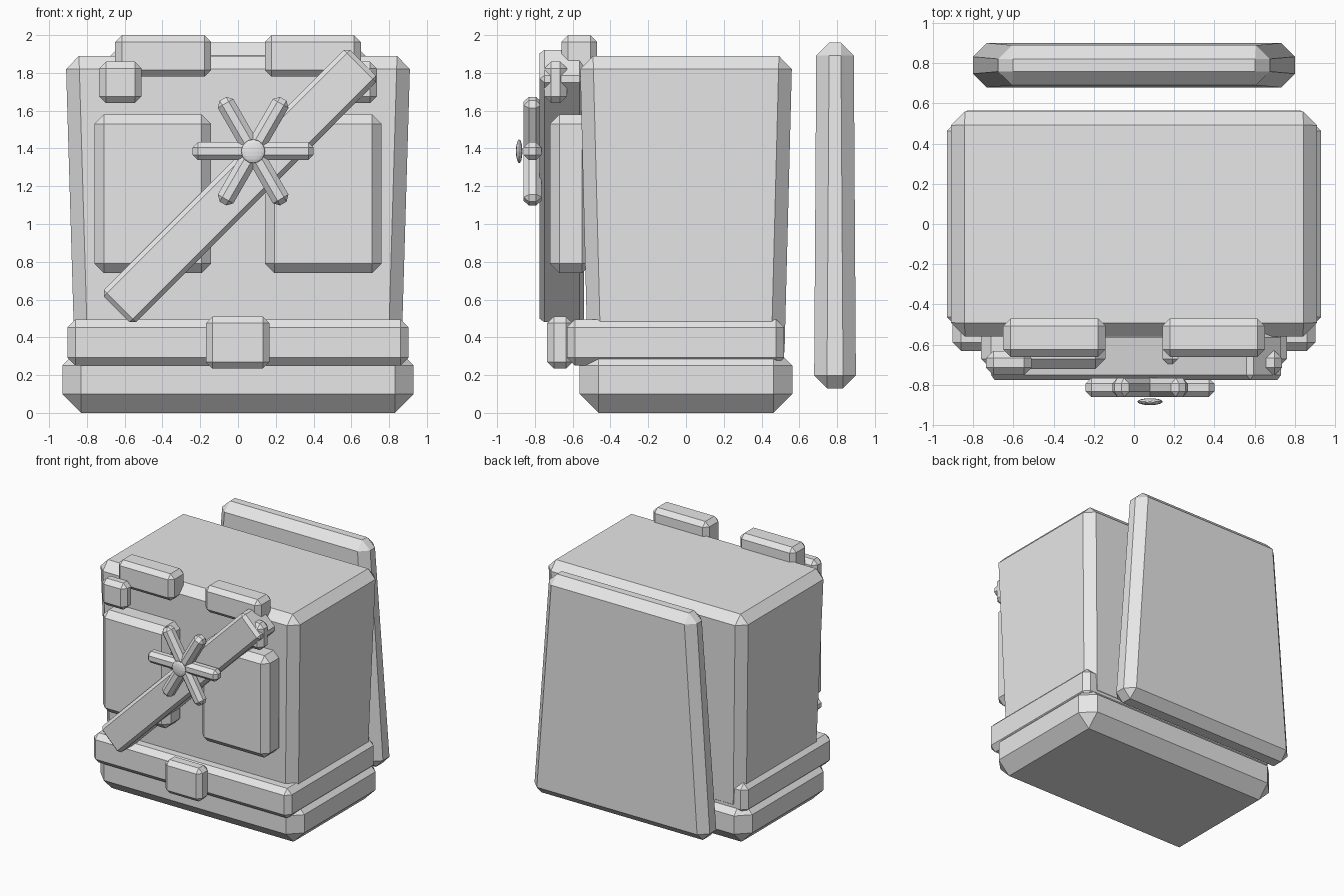
import bpy, bmesh
from math import radians
from mathutils import Matrix, Vector

cube = bpy.data.objects.get("Cube")
if cube:
    bpy.data.objects.remove(cube, do_unlink=True)

grey = bpy.data.materials.new("light_grey")
grey.use_nodes = True
grey.diffuse_color = (0.8, 0.8, 0.8, 1)
grey.node_tree.nodes["Principled BSDF"].inputs["Base Color"].default_value = (0.8, 0.8, 0.8, 1)


def finish(name, bm):
    bmesh.ops.recalc_face_normals(bm, faces=bm.faces)
    mesh = bpy.data.meshes.new(name)
    bm.to_mesh(mesh)
    bm.free()
    mesh.materials.append(grey)
    obj = bpy.data.objects.new(name, mesh)
    bpy.context.collection.objects.link(obj)
    return obj


def block(name, x, y, z, bevel, taper=(1, 1), turn=0):
    """Chamfered box from ranges; taper scales the bottom, turn spins it about y."""
    bm = bmesh.new()
    bmesh.ops.create_cube(bm, size=1)
    size = Vector([r[1] - r[0] for r in (x, y, z)])
    centre = Vector([(r[0] + r[1]) / 2 for r in (x, y, z)])
    for v in bm.verts:
        if v.co.z < 0:
            v.co.x *= taper[0]
            v.co.y *= taper[1]
        v.co = v.co * size
    bmesh.ops.bevel(bm, geom=bm.edges[:], offset=bevel, segments=1,
                    affect='EDGES', clamp_overlap=True)
    spin = Matrix.Rotation(radians(turn), 4, 'Y')
    bmesh.ops.transform(bm, matrix=Matrix.Translation(centre) @ spin, verts=bm.verts)
    return finish(name, bm)


# Body, hips and belt
block("torso", (-0.912, 0.912), (-0.562, 0.562), (0.25, 1.89), 0.07, (0.947, 0.925))
block("hips", (-0.93, 0.93), (-0.563, 0.563), (0, 0.35), 0.1)
block("belt", (-0.902, 0.902), (-0.63, 0.519), (0.25, 0.495), 0.042)
block("belt_buckle", (-0.17, 0.167), (-0.735, -0.6), (0.235, 0.51), 0.035)

# Separate panel behind the body, wider at the bottom
block("back_panel", (-0.67, 0.67), (0.69, 0.888), (0.13, 1.96), 0.068, (1.2, 1.12))

# Paired chest pieces
for side, s in (("left", 1), ("right", -1)):
    def span(a, b):
        return sorted((s * a, s * b))
    block(side + "_chest_plate", span(0.142, 0.76), (-0.72, -0.5), (0.74, 1.58), 0.05)
    block(side + "_collar_block", span(0.142, 0.65), (-0.66, -0.47), (1.78, 2.0), 0.036)
    block(side + "_shoulder_stud", span(0.51, 0.735), (-0.75, -0.63), (1.64, 1.86), 0.036)

# Diagonal sash across the chest
block("sash", (-0.913, 0.933), (-0.775, -0.54), (1.08, 1.322), 0.025, turn=-45)

# Six-armed star with a flattened centre boss
for i in range(3):
    block("star_bar_%d" % (i + 1), (-0.24, 0.4), (-0.86, -0.765), (1.338, 1.433), 0.028, turn=60 * i)

bm = bmesh.new()
bmesh.ops.create_uvsphere(bm, u_segments=16, v_segments=8, radius=0.063)
bmesh.ops.transform(bm, verts=bm.verts,
                    matrix=Matrix.Translation((0.08, -0.883, 1.385)) @ Matrix.Diagonal((1, 0.27, 1, 1)))
finish("star_boss", bm)
